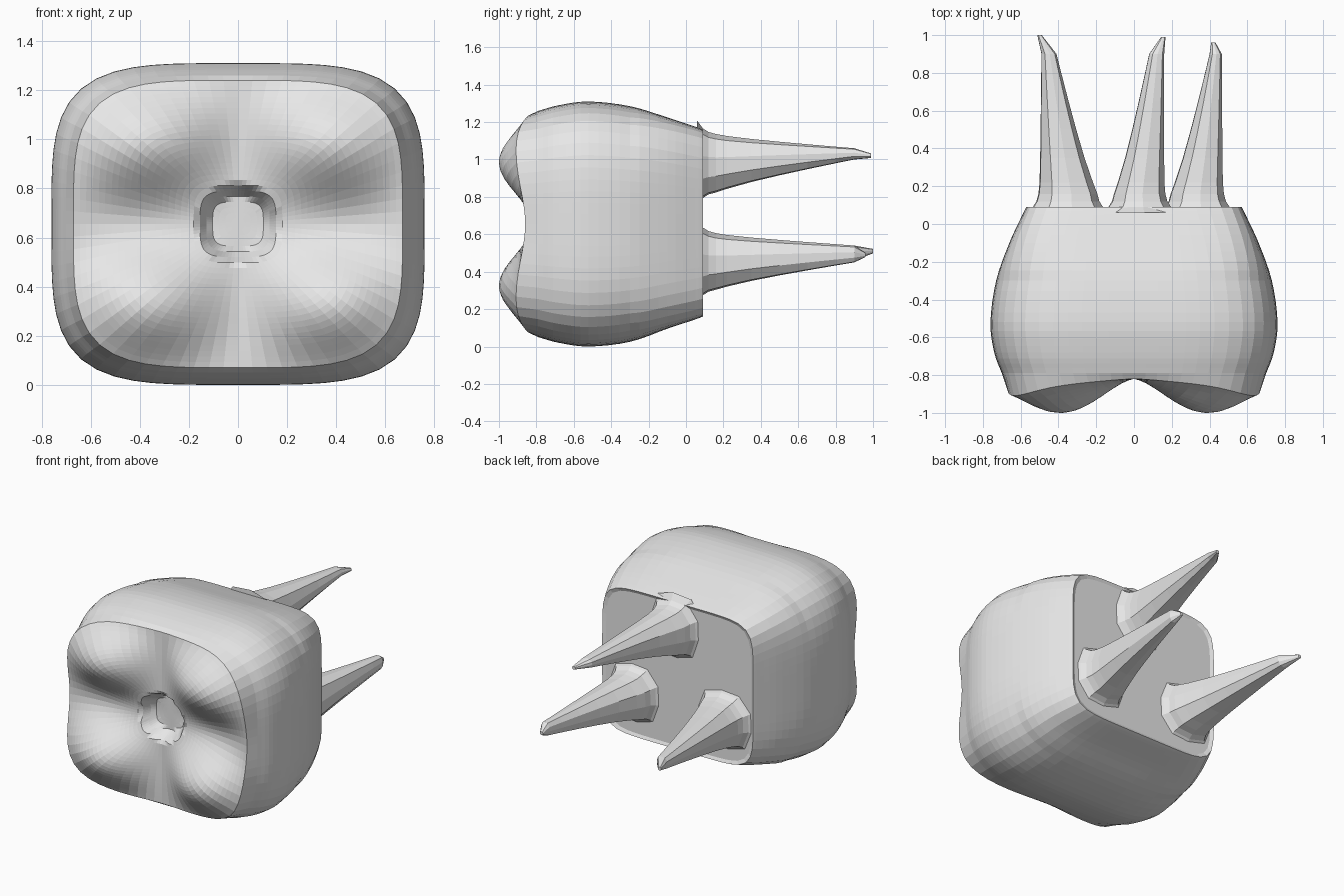
import bpy, bmesh
from math import sin, cos, pi, hypot, exp
from mathutils import Vector

if "Cube" in bpy.data.objects:
    bpy.data.objects.remove(bpy.data.objects["Cube"])

enamel = bpy.data.materials.new("light_grey")
enamel.use_nodes = True
enamel.diffuse_color = (0.8, 0.8, 0.8, 1)
enamel.node_tree.nodes["Principled BSDF"].inputs["Base Color"].default_value = (0.8, 0.8, 0.8, 1)


def ring(hx, hz, cx, cz, y, power, sides, turn=0.0):
    """Rounded-box outline in the xz plane at depth y."""
    points = []
    for i in range(sides):
        a = 2 * pi * i / sides + turn
        r = (abs(cos(a)) ** power + abs(sin(a)) ** power) ** (-1 / power)
        points.append(Vector((cx + hx * r * cos(a), y, cz + hz * r * sin(a))))
    return points


def loft(name, rings):
    """Skin a run of outlines and close both ends."""
    bm = bmesh.new()
    loops = [[bm.verts.new(p) for p in points] for points in rings]
    for a, b in zip(loops, loops[1:]):
        for i in range(len(a)):
            j = (i + 1) % len(a)
            bm.faces.new((a[i], a[j], b[j], b[i]))
    bm.faces.new(loops[0])
    bm.faces.new(loops[-1])
    bmesh.ops.recalc_face_normals(bm, faces=bm.faces)
    mesh = bpy.data.meshes.new(name)
    bm.to_mesh(mesh)
    bm.free()
    mesh.materials.append(enamel)
    obj = bpy.data.objects.new(name, mesh)
    bpy.context.collection.objects.link(obj)
    return obj


def spline(keys, steps):
    """Catmull-Rom samples through the keys."""
    pts = [Vector(k) for k in keys]
    pts = [2 * pts[0] - pts[1]] + pts + [2 * pts[-1] - pts[-2]]
    out = []
    for a, b, c, d in zip(pts, pts[1:], pts[2:], pts[3:]):
        for s in range(steps):
            t = s / steps
            out.append(0.5 * (2 * b + (c - a) * t + (2 * a - 5 * b + 4 * c - d) * t ** 2
                              + (3 * b - a - 3 * c + d) * t ** 3))
    return out + [pts[-2]]


def chewing_depth(x, z):
    """Four cusps split by crossing grooves, with a round central pit."""
    bump = abs(sin(pi / 2 * x / 0.38)) ** 1.5 * sin(pi / 2 * z / 0.33) ** 2
    pit = min(max((0.165 - hypot(x, z)) / 0.05, 0), 1)
    return -0.82 - 0.04 * (x / 0.67) ** 4 - 0.176 * bump + 0.09 * pit


# Crown: half width, half height and centre height along the depth
SIDES = 72
MID = 0.655
walls = [(0.09, 0.57, 0.5, 0.66), (0.05, 0.59, 0.515, 0.66), (-0.1, 0.66, 0.565, 0.66),
         (-0.3, 0.73, 0.63, MID), (-0.52, 0.76, MID, MID), (-0.68, 0.74, 0.635, MID),
         (-0.79, 0.7, 0.605, MID)]
crown = [ring(hx * f, hz * f, 0, cz, 0.08, 7, SIDES)
         for f in (0.05, 0.5, 0.96) for y, hx, hz, cz in walls[:1]]
for y, hx, hz, cz in spline(walls, 4):
    crown.append(ring(hx, hz, 0, cz, y, 4 + 3 * max(0, (y + 0.3) / 0.4), SIDES))
steps = 26
for k in range(steps):
    f = 1 - k / steps
    points = ring(0.67 * f, 0.585 * f, 0, MID, 0, 4, SIDES)
    for p in points:
        p.y = chewing_depth(p.x, p.z - MID)
    crown.append(points)
loft("crown", crown)

# Roots: box (x low, x high, z low, z high) at the base and near the end, then the tip
roots = {
    "lower_right_root": ((-0.5, -0.2, 0.31, 0.6), (-0.49, -0.41, 0.46, 0.54), (-0.5, 1.0, 0.51)),
    "upper_root": ((-0.1, 0.16, 0.83, 1.13), (0.08, 0.16, 1.0, 1.06), (0.155, 0.99, 1.02)),
    "lower_left_root": ((0.2, 0.47, 0.31, 0.6), (0.4, 0.465, 0.45, 0.54), (0.42, 0.96, 0.49)),
}
for name, (base, end, tip) in roots.items():
    rings = []
    for y in (0.06, 0.09, 0.12, 0.16, 0.22, 0.35, 0.5, 0.65, 0.8, 0.9):
        t = max(0, (y - 0.18) / 0.72) ** 0.85
        x0, x1, z0, z1 = Vector(base).lerp(Vector(end), t)
        flare = 0.06 * exp((0.07 - y) / 0.04)
        rings.append(ring((x1 - x0) / 2 + flare, (z1 - z0) / 2 + flare,
                          (x0 + x1) / 2, (z0 + z1) / 2, y, 3, 10, 0.2))
    rings.append(ring(0.012, 0.012, tip[0], tip[2], tip[1], 2, 10, 0.2))
    loft(name, rings)
